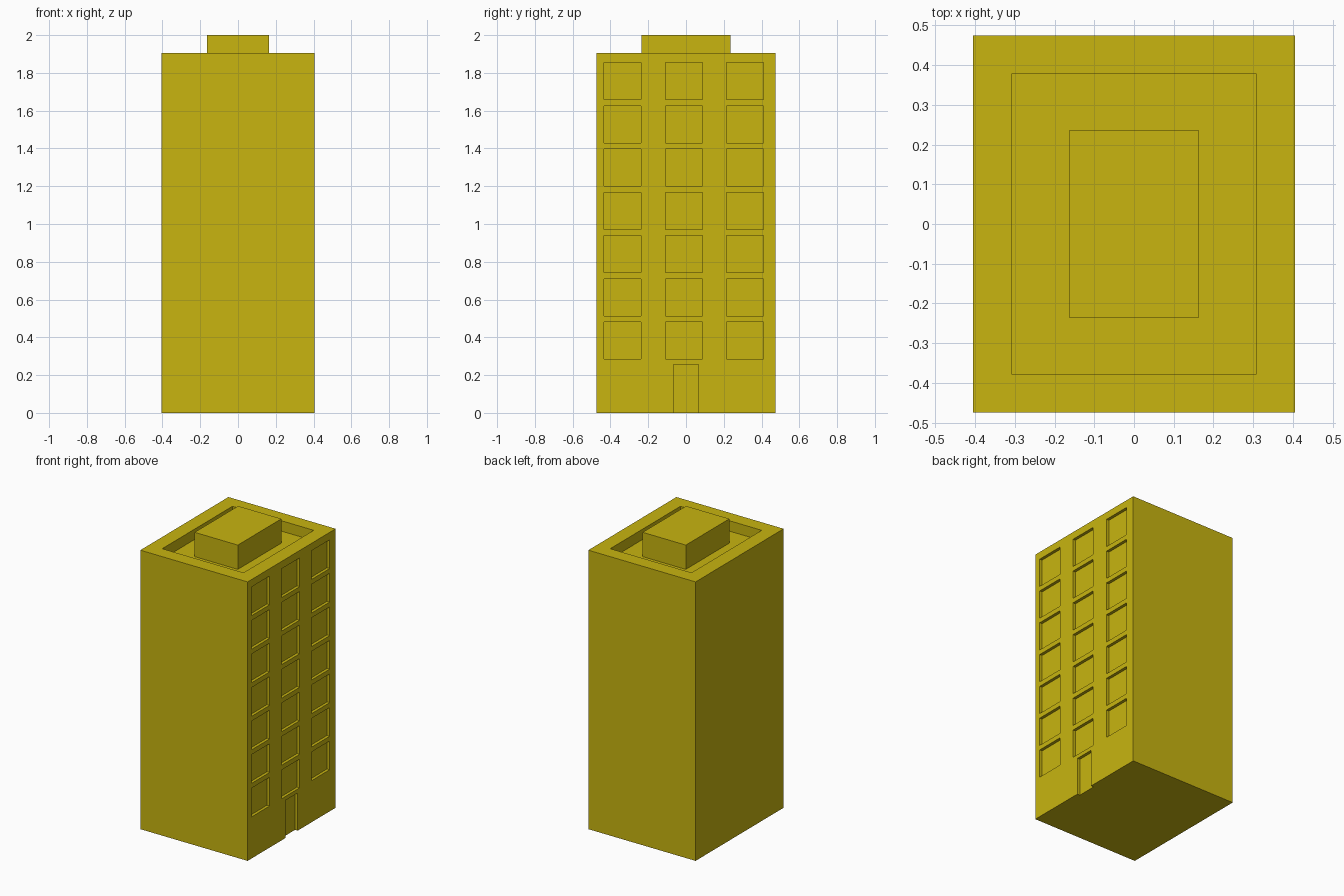
import bpy
import bmesh
from mathutils import Matrix, Vector

if "Cube" in bpy.data.objects:
    bpy.data.objects.remove(bpy.data.objects["Cube"])

yellow = bpy.data.materials.new("yellow")
yellow.diffuse_color = (0.58, 0.46, 0.005, 1)
yellow.use_nodes = True
yellow.node_tree.nodes["Principled BSDF"].inputs["Base Color"].default_value = yellow.diffuse_color


def boxes(name, bounds):
    """One object made of boxes, each given as (min corner, max corner)."""
    bm = bmesh.new()
    for low, high in bounds:
        low, high = Vector(low), Vector(high)
        place = Matrix.Translation((low + high) / 2) @ Matrix.Diagonal((*(high - low), 1))
        bmesh.ops.create_cube(bm, size=1, matrix=place)
    mesh = bpy.data.meshes.new(name)
    bm.to_mesh(mesh)
    bm.free()
    mesh.materials.append(yellow)
    obj = bpy.data.objects.new(name, mesh)
    bpy.context.collection.objects.link(obj)
    return obj


X, Y, TOP = 0.405, 0.475, 1.905      # half width, half depth, parapet height
FLOOR = 1.834                        # sunken roof level
INSET = X - 0.02                     # back plane of windows and door

# Tower block
tower = boxes("tower", [((-X, -Y, 0), (X, Y, TOP))])

# Cutters: sunken roof, door opening, 7 x 3 windows on the right wall
cuts = [((-0.307, -0.379, FLOOR), (0.307, 0.379, TOP + 0.1)),
        ((INSET, -0.066, -0.1), (X + 0.1, 0.066, 0.257))]
for row in range(7):
    for y in (-0.335, -0.011, 0.313):
        z = 0.382 + row * 0.229
        cuts.append(((INSET, y - 0.098, z - 0.098), (X + 0.1, y + 0.098, z + 0.098)))
cutter = boxes("opening_cutter", cuts)
cutter.hide_render = True
cutter.hide_viewport = True
cutter.display_type = 'WIRE'

openings = tower.modifiers.new("openings", 'BOOLEAN')
openings.operation = 'DIFFERENCE'
openings.solver = 'EXACT'
openings.object = cutter

# Machine room standing on the sunken roof
boxes("roof_machine_room", [((-0.163, -0.235, FLOOR), (0.163, 0.235, 2.0))])
